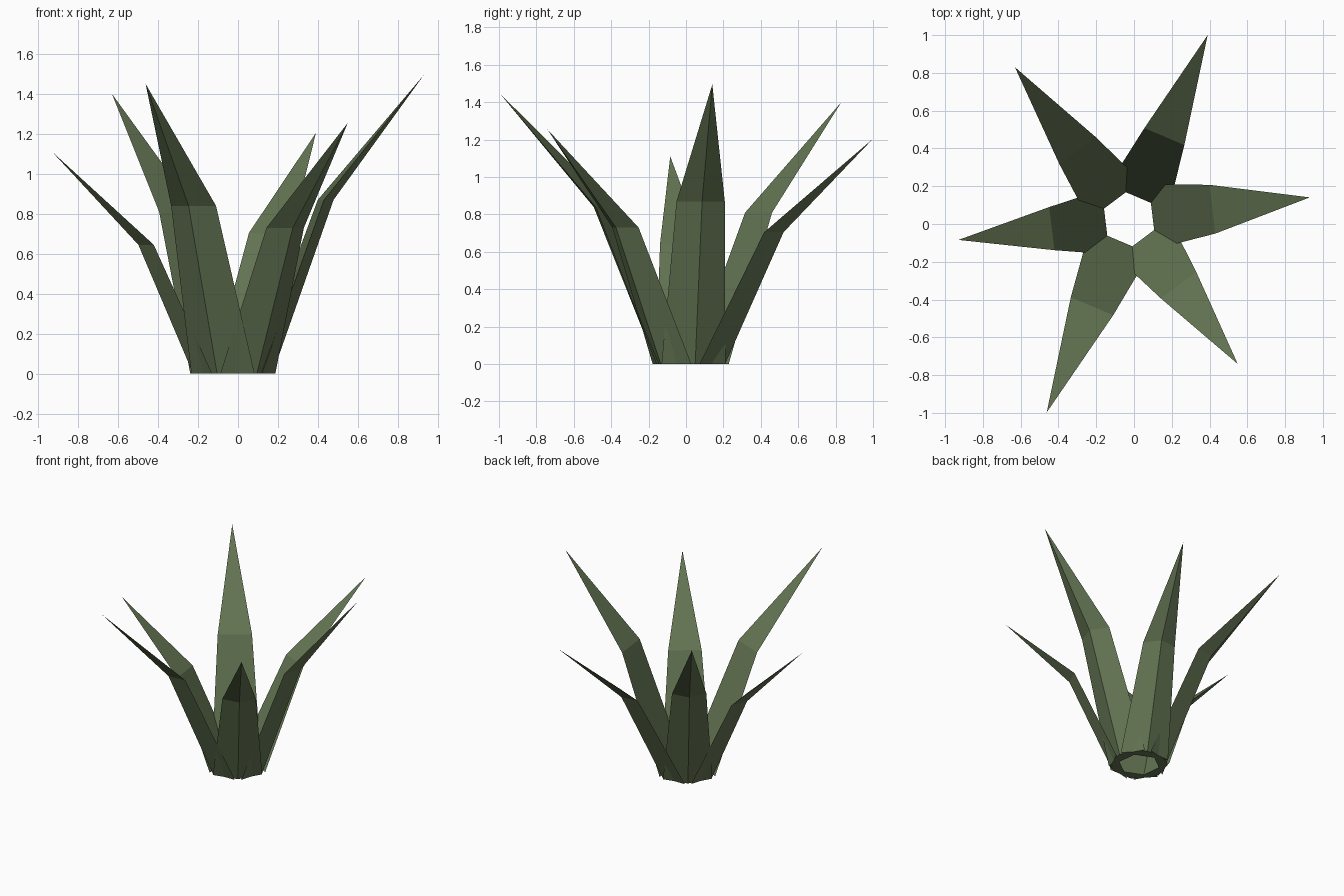
import bpy, bmesh, math
from mathutils import Vector

cube = bpy.data.objects.get("Cube")
if cube:
    bpy.data.objects.remove(cube, do_unlink=True)

# Leaf colour
green = bpy.data.materials.new("leaf_green")
colour = (0.125, 0.175, 0.085, 1.0)
green.use_nodes = True
green.diffuse_color = colour
bsdf = green.node_tree.nodes["Principled BSDF"]
bsdf.inputs["Base Color"].default_value = colour
bsdf.inputs["Roughness"].default_value = 0.6

CENTRE = Vector((-0.026, 0.025, 0))
BASE_RADIUS, BASE_HALF, KEEL = 0.125, 0.172, 0.075


def leaf(name, angle, fold, tip, half):
    """Three-sided blade: flat inside, keel outside, one fold, pointed tip."""
    out = Vector((math.cos(angle), math.sin(angle), 0))
    side = Vector((-out.y, out.x, 0))
    bm = bmesh.new()

    def section(radius, z, width, keel):
        mid = CENTRE + out * radius + Vector((0, 0, z))
        return [bm.verts.new(p) for p in
                (mid - side * width, mid + out * keel, mid + side * width)]

    low = section(BASE_RADIUS, 0, BASE_HALF, KEEL)
    high = section(fold[0], fold[1], half, KEEL * 0.85)
    point = bm.verts.new(CENTRE + out * tip[0] + Vector((0, 0, tip[1])))
    bm.faces.new(low[::-1])
    for i in range(3):
        j = (i + 1) % 3
        bm.faces.new((low[i], low[j], high[j], high[i]))
        bm.faces.new((high[i], high[j], point))
    bmesh.ops.recalc_face_normals(bm, faces=bm.faces)
    mesh = bpy.data.meshes.new(name)
    bm.to_mesh(mesh)
    bm.free()
    mesh.materials.append(green)
    bpy.context.collection.objects.link(bpy.data.objects.new(name, mesh))


# Six leaves around the ring: fold (radius, height), tip (radius, height), half width
LEAVES = [
    ("left_leaf", (0.444, 0.87), (0.963, 1.495), 0.13),
    ("back_left_leaf", (0.476, 0.705), (1.06, 1.205), 0.115),
    ("back_right_leaf", (0.454, 0.81), (1.007, 1.40), 0.12),
    ("right_leaf", (0.412, 0.645), (0.91, 1.11), 0.115),
    ("front_right_leaf", (0.50, 0.84), (1.112, 1.45), 0.122),
    ("front_left_leaf", (0.436, 0.73), (0.958, 1.255), 0.117),
]
for i, (name, fold, tip, half) in enumerate(LEAVES):
    leaf(name, math.radians(6.9 + 60 * i), fold, tip, half)
